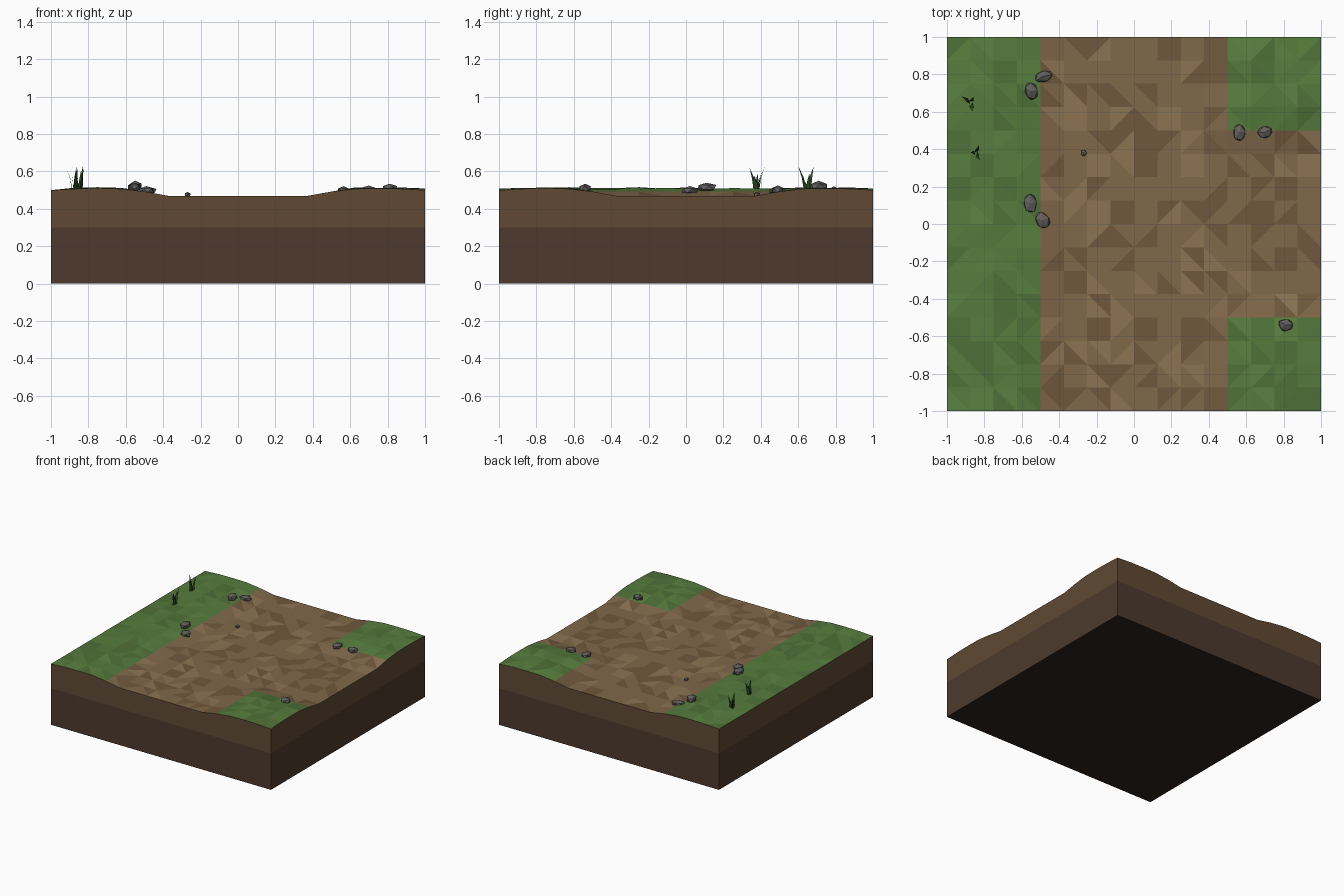
import bpy, bmesh, math, random
from mathutils import Vector

if "Cube" in bpy.data.objects:
    bpy.data.objects.remove(bpy.data.objects["Cube"])

random.seed(7)
N, S = 16, 0.125


def mat(name, r, g, b):
    m = bpy.data.materials.new(name)
    lin = lambda c: (c / 255 / 12.92) if c < 11 else ((c / 255 + 0.055) / 1.055) ** 2.4
    m.diffuse_color = (lin(r), lin(g), lin(b), 1)
    m.use_nodes = True
    m.node_tree.nodes["Principled BSDF"].inputs["Base Color"].default_value = m.diffuse_color
    return m


def finish(bm, name, mats):
    me = bpy.data.meshes.new(name)
    bm.to_mesh(me)
    bm.free()
    for m in mats:
        me.materials.append(m)
    ob = bpy.data.objects.new(name, me)
    bpy.context.collection.objects.link(ob)
    return ob


dirt = [mat("dirt_mid", 129, 104, 74), mat("dirt_light", 141, 116, 83), mat("dirt_dark", 113, 89, 61)]
grass = [mat("grass_mid", 86, 124, 61), mat("grass_light", 90, 130, 64), mat("grass_dark", 79, 113, 56)]
soil = [mat("soil_upper", 96, 73, 52), mat("soil_lower", 77, 58, 45), mat("soil_base", 44, 35, 29)]
stone = [mat("stone", 98, 95, 93)]
blade_mat = [mat("blade", 42, 72, 32)]


def path_distance(x, y):
    # distance to the T-shaped sunken track
    trunk = max(0, abs(x) - 0.375)
    branch = math.hypot(max(0, -x), max(0, abs(y) - 0.375))
    return min(trunk, branch)


def smooth_height(x, y):
    t = min(1, path_distance(x, y) / 0.25)
    z = 0.47 + 0.033 * t * (1.7 - 0.7 * t)
    far = max(0, path_distance(x, y) - 0.125)
    if far > 0:
        z += 0.006 * math.sin(math.pi * min(1, far / 0.5))
    if abs(x) == 1 and abs(y) == 1:
        z = 0.5
    elif x == -1:
        z = 0.5
    return z


heights = {}
for i in range(N + 1):
    for j in range(N + 1):
        x, y = -1 + i * S, -1 + j * S
        z = smooth_height(x, y)
        if 0 < i < N and 0 < j < N and path_distance(x, y) > 0.13:
            z += random.uniform(-0.002, 0.007)
        heights[i, j] = z


def is_grass(x, y):
    return x < -0.5 or (x > 0.5 and abs(y) > 0.5)


# Top surface: shaded triangles, split into grass and track
def surface(name, want_grass, mats):
    bm = bmesh.new()
    vs = {}

    def v(i, j):
        if (i, j) not in vs:
            vs[i, j] = bm.verts.new((-1 + i * S, -1 + j * S, heights[i, j]))
        return vs[i, j]
    for i in range(N):
        for j in range(N):
            if is_grass(-1 + (i + 0.5) * S, -1 + (j + 0.5) * S) != want_grass:
                continue
            a, b, c, d = v(i, j), v(i + 1, j), v(i + 1, j + 1), v(i, j + 1)
            tris = ((a, b, c), (a, c, d)) if random.random() < 0.5 else ((a, b, d), (b, c, d))
            for t in tris:
                bm.faces.new(t).material_index = random.choices((0, 1, 2), (5, 2, 3))[0]
    finish(bm, name, mats)


surface("grass_surface", True, grass)
surface("dirt_track", False, dirt)

# Soil block: two bands of wall around the rim, and a flat base
bm = bmesh.new()
rim = ([(i, 0) for i in range(N)] + [(N, j) for j in range(N)]
       + [(i, N) for i in range(N, 0, -1)] + [(0, j) for j in range(N, 0, -1)])
rings = [[bm.verts.new((-1 + i * S, -1 + j * S, z if z is not None else heights[i, j]))
          for i, j in rim] for z in (None, 0.3, 0)]
for k in range(2):
    for n in range(len(rim)):
        m = (n + 1) % len(rim)
        f = bm.faces.new((rings[k + 1][n], rings[k + 1][m], rings[k][m], rings[k][n]))
        f.material_index = k
bm.faces.new(rings[2][::-1]).material_index = 2
finish(bm, "soil_block", soil)


# Faceted rocks: jittered, squashed icospheres
def rock(name, x, y, z, rx, ry, rz, turn):
    bm = bmesh.new()
    bmesh.ops.create_icosphere(bm, subdivisions=1, radius=1)
    for v in bm.verts:
        v.co *= random.uniform(0.88, 1.12)
        v.co.x *= rx
        v.co.y *= ry
        v.co.z *= rz
    ob = finish(bm, name, stone)
    ob.location = (x, y, z)
    ob.rotation_euler.z = math.radians(turn)


rocks = [(-0.55, 0.71, 0.52, 0.037, 0.056, 0.03, 12), (-0.485, 0.79, 0.495, 0.052, 0.033, 0.023, 8),
         (-0.555, 0.11, 0.515, 0.04, 0.055, 0.026, 15), (-0.49, 0.02, 0.498, 0.041, 0.054, 0.023, 25),
         (0.565, 0.49, 0.497, 0.037, 0.054, 0.025, 5), (0.70, 0.49, 0.50, 0.043, 0.037, 0.026, 30),
         (0.81, -0.54, 0.51, 0.042, 0.037, 0.025, 0), (-0.27, 0.38, 0.475, 0.018, 0.02, 0.017, 0)]
for n, r in enumerate(rocks):
    rock(f"rock_{n + 1}", *r)


# Grass tufts: thin bent blades leaning to their tips (dx, dy, height)
def tuft(name, x, y, blades):
    bm = bmesh.new()
    for k, (dx, dy, h) in enumerate(blades):
        ang = math.atan2(dy, dx)
        side = Vector((-math.sin(ang + 0.5), math.cos(ang + 0.5), 0)) * 0.011
        base = Vector((x + dx * 0.25, y + dy * 0.25, 0.5))
        mid = Vector((x + dx * 0.5, y + dy * 0.5, 0.5 + h * 0.5))
        tip = Vector((x + dx, y + dy, 0.5 + h))
        a, b, c, d, e = [bm.verts.new(p) for p in
                         (base - side, base + side, mid + side * 0.75, mid - side * 0.75, tip)]
        bm.faces.new((a, b, c, d))
        bm.faces.new((d, c, e))
    finish(bm, name, blade_mat)


tuft("grass_tuft_back", -0.875, 0.65, [(-0.045, 0.032, 0.125), (0.018, 0.03, 0.12), (0.012, -0.05, 0.13),
                                       (-0.015, 0.01, 0.09), (0.02, -0.03, 0.07)])
tuft("grass_tuft_front", -0.845, 0.38, [(-0.028, 0.002, 0.09), (0.015, 0.04, 0.125), (0.02, -0.04, 0.12),
                                        (0.005, 0.025, 0.1), (0.018, -0.015, 0.08)])
